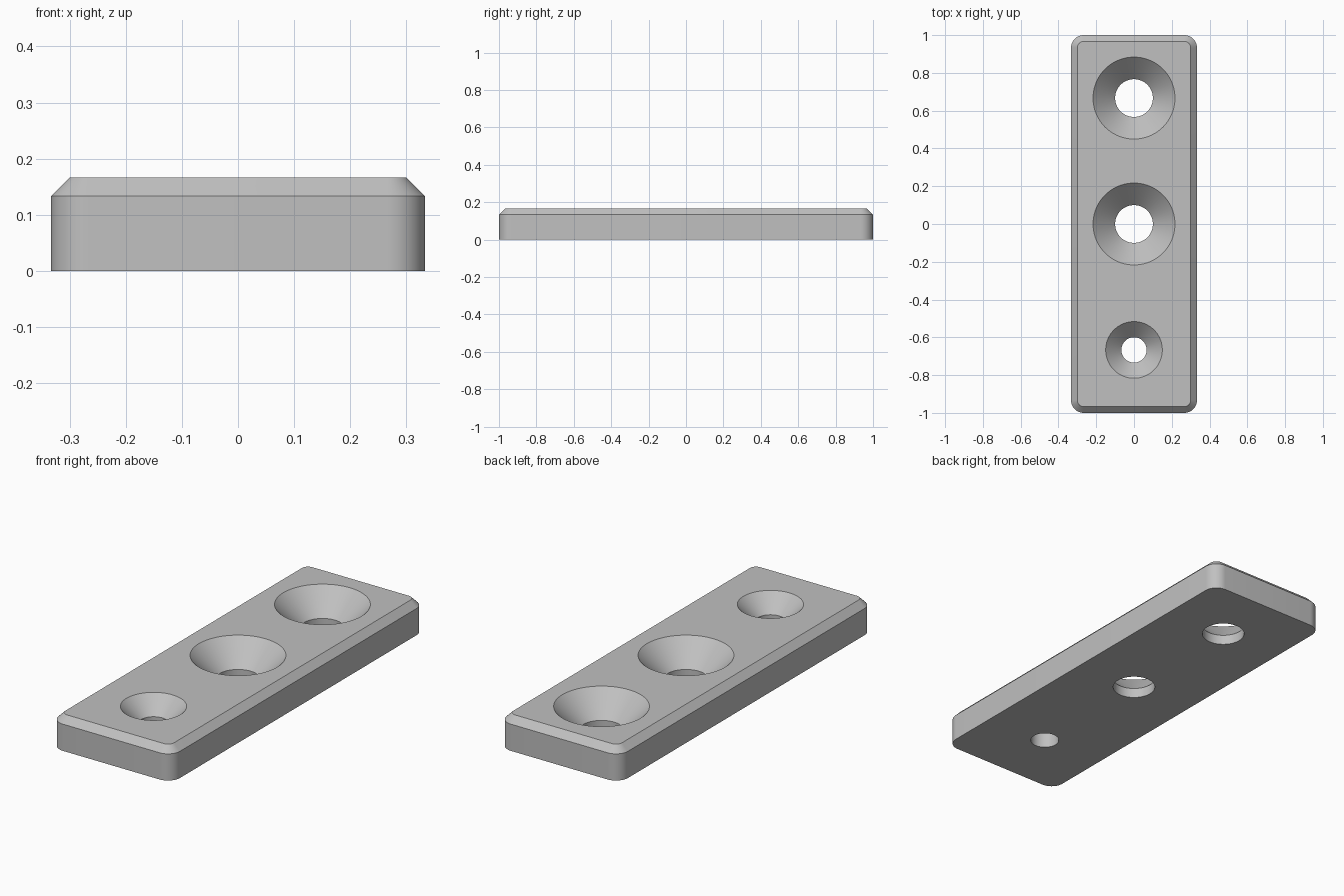
import bpy, bmesh, math

default = bpy.data.objects.get("Cube")
if default:
    bpy.data.objects.remove(default, do_unlink=True)

HALF_X, HALF_Y, HEIGHT = 1 / 3, 1.0, 1 / 6
CORNER, CHAMFER = 0.067, 0.0333

grey = bpy.data.materials.new("plain grey")
grey.use_nodes = True
colour = (0.53, 0.53, 0.53, 1)
grey.diffuse_color = colour
grey.node_tree.nodes["Principled BSDF"].inputs["Base Color"].default_value = colour


def rounded_outline(inset, steps=12):
    """Rounded rectangle, shrunk evenly by inset."""
    points = []
    for quarter, (sx, sy) in enumerate([(1, 1), (-1, 1), (-1, -1), (1, -1)]):
        for i in range(steps + 1):
            a = math.pi / 2 * (quarter + i / steps)
            r = CORNER - inset
            points.append((sx * (HALF_X - CORNER) + r * math.cos(a),
                           sy * (HALF_Y - CORNER) + r * math.sin(a)))
    return points


def circle(radius, y, steps=72):
    return [(radius * math.cos(2 * math.pi * i / steps),
             y + radius * math.sin(2 * math.pi * i / steps)) for i in range(steps)]


def loft(bm, layers):
    """Closed solid through a stack of (outline, z) layers."""
    rings = [[bm.verts.new((x, y, z)) for x, y in outline] for outline, z in layers]
    for low, high in zip(rings, rings[1:]):
        for i in range(len(low)):
            j = (i + 1) % len(low)
            bm.faces.new((low[i], low[j], high[j], high[i]))
    bm.faces.new(rings[0][::-1])
    bm.faces.new(rings[-1])


def make_object(name, bm):
    mesh = bpy.data.meshes.new(name)
    bm.normal_update()
    bm.to_mesh(mesh)
    bm.free()
    mesh.materials.append(grey)
    obj = bpy.data.objects.new(name, mesh)
    bpy.context.collection.objects.link(obj)
    return obj


# Plate with rounded corners and a chamfered top edge
bm = bmesh.new()
loft(bm, [(rounded_outline(0), 0),
          (rounded_outline(0), HEIGHT - CHAMFER),
          (rounded_outline(CHAMFER), HEIGHT)])
plate = make_object("mounting_plate", bm)

# Countersunk screw holes: position, bore radius, countersink radius
bm = bmesh.new()
over = 0.02
for y, bore, sink in [(2 / 3, 0.1, 0.217), (0, 0.1, 0.217), (-2 / 3, 0.067, 0.15)]:
    loft(bm, [(circle(bore, y), -over),
              (circle(bore, y), HEIGHT - (sink - bore)),
              (circle(sink + over, y), HEIGHT + over)])
cutter = make_object("hole_cutter", bm)
cutter.hide_render = True

cut = plate.modifiers.new("screw holes", 'BOOLEAN')
cut.operation = 'DIFFERENCE'
cut.solver = 'EXACT'
cut.object = cutter

bpy.ops.object.select_all(action='DESELECT')
plate.select_set(True)
bpy.context.view_layer.objects.active = plate
bpy.ops.object.modifier_apply(modifier=cut.name)
bpy.data.objects.remove(cutter, do_unlink=True)
bpy.ops.object.shade_smooth_by_angle(angle=math.radians(30))
